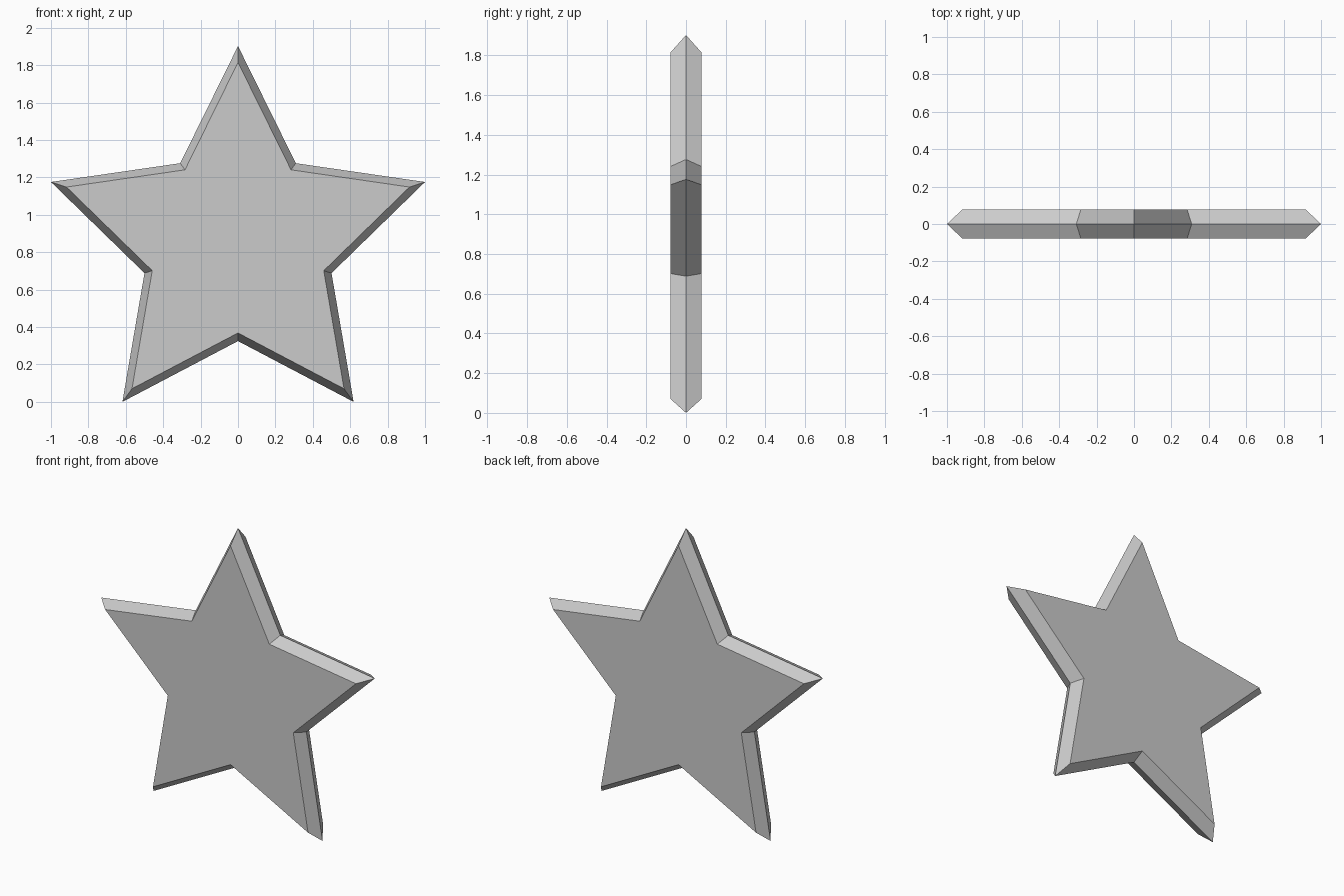
import bpy
import bmesh
from math import cos, sin, pi

cube = bpy.data.objects.get("Cube")
if cube:
    bpy.data.objects.remove(cube, do_unlink=True)

POINTS = 5
TIP = 1 / cos(pi / 10)        # tip radius giving a total width of 2
VALLEY = TIP / 2
CENTRE_Z = TIP * cos(pi / 5)  # lower tips rest on the ground
FACE_SCALE = 0.917            # flat faces are smaller than the rim
HALF_DEPTH = 0.078

# Plain grey material
grey = bpy.data.materials.new("light_grey")
grey.use_nodes = True
colour = (0.6, 0.6, 0.6, 1)
grey.diffuse_color = colour
grey.node_tree.nodes["Principled BSDF"].inputs["Base Color"].default_value = colour


def star_ring(bm, y, scale):
    """Ring of alternating tips and valleys at depth y."""
    ring = []
    for i in range(2 * POINTS):
        r = scale * (VALLEY if i % 2 else TIP)
        a = pi / 2 + i * pi / POINTS
        ring.append(bm.verts.new((r * cos(a), y, CENTRE_Z + r * sin(a))))
    return ring


# Star body: front face, sharp middle rim, back face
bm = bmesh.new()
front = star_ring(bm, -HALF_DEPTH, FACE_SCALE)
rim = star_ring(bm, 0, 1)
back = star_ring(bm, HALF_DEPTH, FACE_SCALE)
bm.faces.new(front)
bm.faces.new(reversed(back))

# Sloped sides joining the rings
for a, b in ((front, rim), (rim, back)):
    for i in range(2 * POINTS):
        j = (i + 1) % (2 * POINTS)
        bm.faces.new((a[i], b[i], b[j], a[j]))
bmesh.ops.recalc_face_normals(bm, faces=bm.faces)

mesh = bpy.data.meshes.new("star")
bm.to_mesh(mesh)
bm.free()
mesh.materials.append(grey)
bpy.context.collection.objects.link(bpy.data.objects.new("star", mesh))
